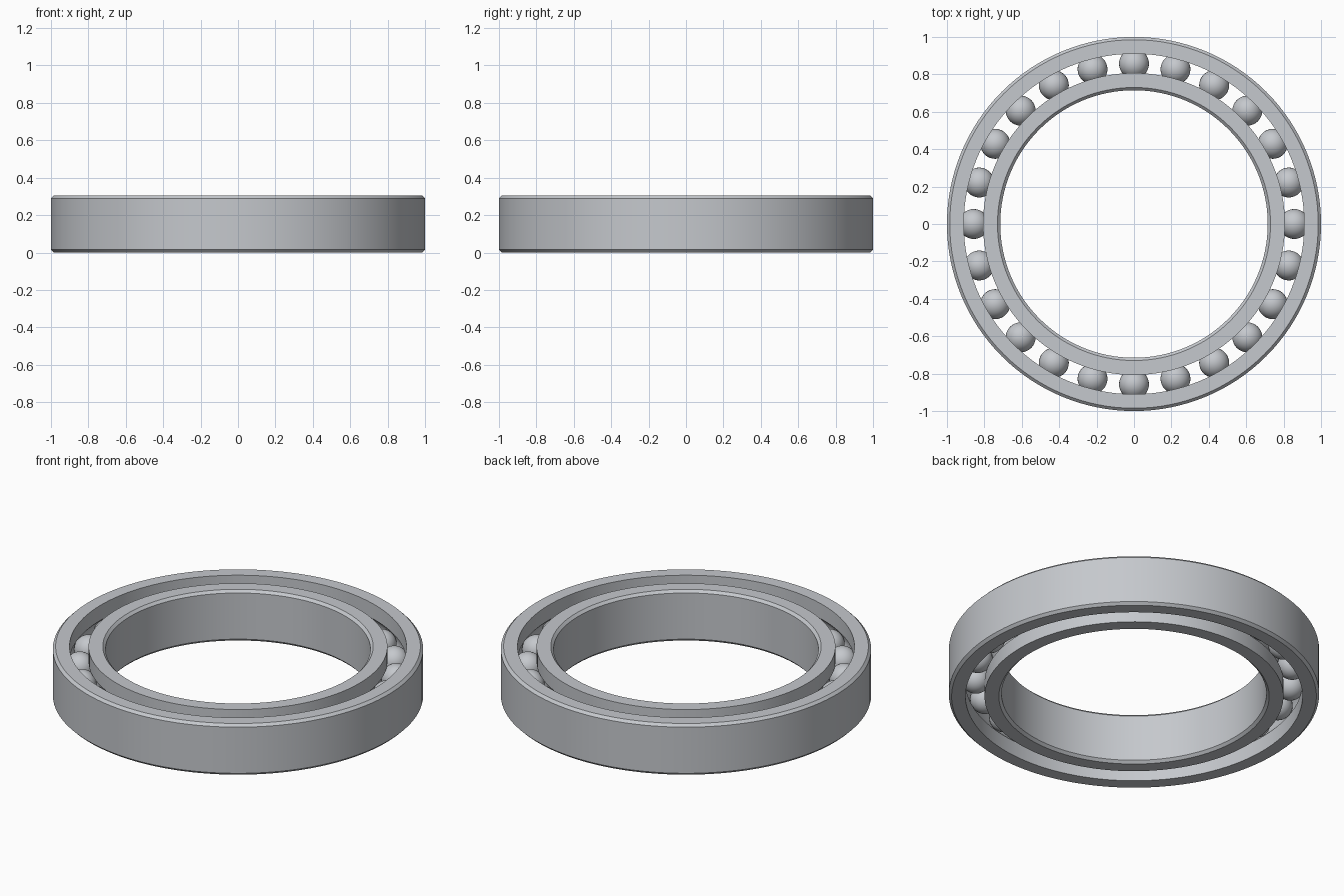
import bpy, bmesh
from math import pi, sin, cos, sqrt, radians
from mathutils import Matrix, Vector

cube = bpy.data.objects.get("Cube")
if cube:
    bpy.data.objects.remove(cube, do_unlink=True)

HEIGHT, CHAMFER = 0.305, 0.015
MID = HEIGHT / 2
PITCH, BALL_R, BALLS = 0.857, 0.08, 24
SEGMENTS, GROOVE_STEPS = 128, 10

steel = bpy.data.materials.new("brushed steel")
steel.use_nodes = True
colour = (0.56, 0.58, 0.61, 1)
steel.diffuse_color = colour
steel.node_tree.nodes["Principled BSDF"].inputs["Base Color"].default_value = colour


def finish(name, bm):
    bmesh.ops.recalc_face_normals(bm, faces=bm.faces)
    mesh = bpy.data.meshes.new(name)
    bm.to_mesh(mesh)
    bm.free()
    mesh.materials.append(steel)
    obj = bpy.data.objects.new(name, mesh)
    bpy.context.collection.objects.link(obj)
    bpy.ops.object.select_all(action="DESELECT")
    obj.select_set(True)
    bpy.context.view_layer.objects.active = obj
    bpy.ops.object.shade_smooth_by_angle(angle=radians(30))
    return obj


def race(name, plain_r, track_r):
    """Ring with a chamfered plain wall and a ball groove in the track wall."""
    side = 1 if track_r > PITCH else -1
    # Chamfered wall, from top to bottom
    inset = plain_r - side * CHAMFER
    profile = [(inset, HEIGHT), (plain_r, HEIGHT - CHAMFER),
               (plain_r, CHAMFER), (inset, 0), (track_r, 0)]
    # Circular groove that seats the balls
    groove = BALL_R + 0.002
    half = sqrt(groove ** 2 - (track_r - PITCH) ** 2)
    for i in range(GROOVE_STEPS + 1):
        z = -half * cos(pi * i / GROOVE_STEPS)
        profile.append((PITCH + side * sqrt(groove ** 2 - z * z), MID + z))
    profile.append((track_r, HEIGHT))

    bm = bmesh.new()
    verts = [bm.verts.new((r, 0, z)) for r, z in profile]
    edges = [bm.edges.new((v, verts[i - 1])) for i, v in enumerate(verts)]
    bmesh.ops.spin(bm, geom=verts + edges, axis=(0, 0, 1), cent=(0, 0, 0),
                   angle=2 * pi, steps=SEGMENTS, use_merge=True)
    bmesh.ops.remove_doubles(bm, verts=bm.verts, dist=0.0001)
    return finish(name, bm)


race("outer_race", 1.0, 0.91)
race("inner_race", 0.715, 0.807)

# Ring of balls
bm = bmesh.new()
for i in range(BALLS):
    a = 2 * pi * i / BALLS
    place = Matrix.Translation(Vector((PITCH * cos(a), PITCH * sin(a), MID)))
    bmesh.ops.create_uvsphere(bm, u_segments=32, v_segments=16,
                              radius=BALL_R, matrix=place)
finish("balls", bm)
